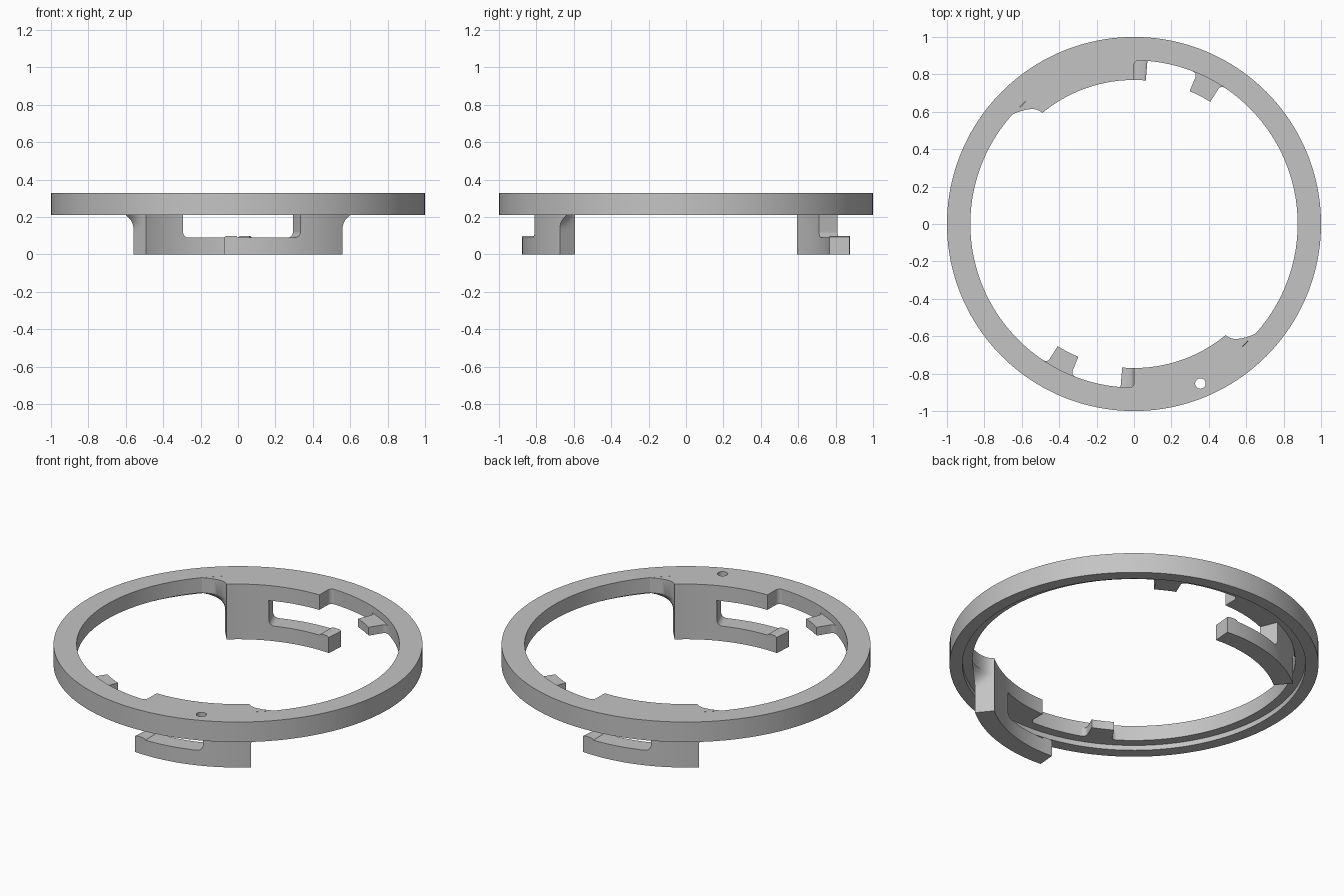
import bpy, bmesh
from math import sin, cos, radians, degrees, sqrt, pi

cube = bpy.data.objects.get("Cube")
if cube:
    bpy.data.objects.remove(cube)

grey = bpy.data.materials.new("light grey")
grey.use_nodes = True
grey.diffuse_color = (0.55, 0.55, 0.55, 1)
grey.node_tree.nodes["Principled BSDF"].inputs["Base Color"].default_value = (0.55, 0.55, 0.55, 1)

R_IN, R_OUT, R_BORE = 0.77, 1.0, 0.875
R_JOIN = R_BORE + 0.001          # slight overlap into the ring
LIP, LEDGE, TOP = 0.21, 0.24, 0.33
SLOT_A, END_A = 22.5, 39.6       # degrees, measured from the arm's centre line


def polar(r, a, z):
    a = radians(a)
    return (-r * sin(a), r * cos(a), z)


def frange(a, b, n):
    return [a + (b - a) * i / n for i in range(n + 1)]


def arc_deg(t):
    return degrees(t / R_BORE)


def loft(name, sections, closed=False, turn=0):
    """Skin a list of equal cross-sections given as (radius, angle, height)."""
    bm = bmesh.new()
    rows = [[bm.verts.new(polar(r, a + turn, z)) for r, a, z in s] for s in sections]
    n = len(rows[0])
    pairs = list(zip(rows, rows[1:]))
    if closed:
        pairs.append((rows[-1], rows[0]))
    for p, q in pairs:
        for i in range(n):
            j = (i + 1) % n
            bm.faces.new((p[i], p[j], q[j], q[i]))
    if not closed:
        bm.faces.new(rows[0])
        bm.faces.new(rows[-1])
    bmesh.ops.recalc_face_normals(bm, faces=bm.faces)
    mesh = bpy.data.meshes.new(name)
    bm.to_mesh(mesh)
    bm.free()
    mesh.materials.append(grey)
    obj = bpy.data.objects.new(name, mesh)
    bpy.context.collection.objects.link(obj)
    return obj


def smooth(obj):
    bpy.ops.object.select_all(action='DESELECT')
    obj.select_set(True)
    bpy.context.view_layer.objects.active = obj
    bpy.ops.object.shade_smooth_by_angle(angle=radians(30))


def bar(a, r_in, z0, z1):
    return [(r_in, a, z0), (R_JOIN, a, z0), (R_JOIN, a, z1), (r_in, a, z1)]


# Main ring with a stepped underside
profile = [(R_BORE, LEDGE), (0.93, LEDGE), (0.93, LIP), (R_OUT, LIP), (R_OUT, TOP), (R_BORE, TOP)]
ring = loft("ring", [[(r, 360 * i / 160, z) for r, z in profile] for i in range(160)], closed=True)

# Small through hole in the ring
bpy.ops.mesh.primitive_cylinder_add(vertices=32, radius=0.028, depth=0.6, location=(0.355, -0.853, 0.27))
cutter = bpy.context.object
cutter.name = "hole_cutter"
cutter.hide_render = True
mod = ring.modifiers.new("hole", 'BOOLEAN')
mod.operation, mod.solver, mod.object = 'DIFFERENCE', 'EXACT', cutter
bpy.context.view_layer.objects.active = ring
bpy.ops.object.modifier_apply(modifier="hole")
bpy.data.objects.remove(cutter)
smooth(ring)


def arm_sections():
    """Finger with a raised tip, rounded slot corner, then the full pillar."""
    tip = [(-4.7, 0.094), (-4.3, 0.098), (-3.7, 0.1), (-1.2, 0.1), (-0.5, 0.097), (0, 0.09)]
    s = [bar(a, R_IN, 0, z) for a, z in tip]
    f = 0.035
    start = SLOT_A - arc_deg(f)
    s += [bar(a, R_IN, 0, 0.09) for a in frange(1.5, start, 14)]
    for k in range(1, 8):
        w = k / 8 * pi / 2
        s.append(bar(start + arc_deg(f * sin(w)), R_IN, 0, 0.09 + f * (1 - cos(w))))
    s.append(bar(SLOT_A - 0.03, R_IN, 0, 0.09 + f))
    s += [bar(a, R_IN, 0, LEDGE) for a in frange(SLOT_A, END_A, 9)]
    return s


def flange_sections():
    """Inward ledge at ring height, with a small fillet at its free end."""
    f = 0.025
    s = []
    for k in range(7):
        w = k / 6 * pi / 2
        s.append(bar(arc_deg(f * (sin(w) - 1)), R_BORE - f * (1 - cos(w)), LEDGE, TOP))
    return s + [bar(a, R_IN, LEDGE, TOP) for a in frange(0.03, END_A, 20)]


def flare_sections():
    """Curved web that spreads from the pillar's end into the ring."""
    steps = frange(0, 1, 10)
    s = []
    for z in frange(0.12, LEDGE, 8) + [TOP]:
        spread = min(1, (z - 0.12) / (LEDGE - 0.12)) ** 3
        s.append([(R_IN + (R_JOIN - R_IN) * u, END_A + arc_deg(0.13 * u * u * spread), z) for u in steps]
                 + [(R_JOIN, END_A - 0.5, z), (R_IN, END_A - 0.5, z)])
    return s


def tab_sections():
    """Short stop tab with fillets where it meets the ring."""
    f, a0, a1, top = 0.025, -32, -22.7, 0.29
    side = []
    for k in range(6):
        w = k / 5 * pi / 2
        side.append((arc_deg(f * (1 - sin(w))), R_BORE - f * (1 - cos(w))))
    s = [bar(a0 - d, r, LEDGE, top) for d, r in side]
    s += [bar(a, R_IN, LEDGE, top) for a in frange(a0 + 0.03, a1 - 0.03, 6)]
    return s + [bar(a1 + d, r, LEDGE, top) for d, r in reversed(side)]


# Two identical sets, half a turn apart
for side, turn in (("back", 0), ("front", 180)):
    for part, sections in (("arm", arm_sections()), ("flange", flange_sections()),
                           ("flare", flare_sections()), ("stop_tab", tab_sections())):
        smooth(loft(f"{side}_{part}", sections, turn=turn))
